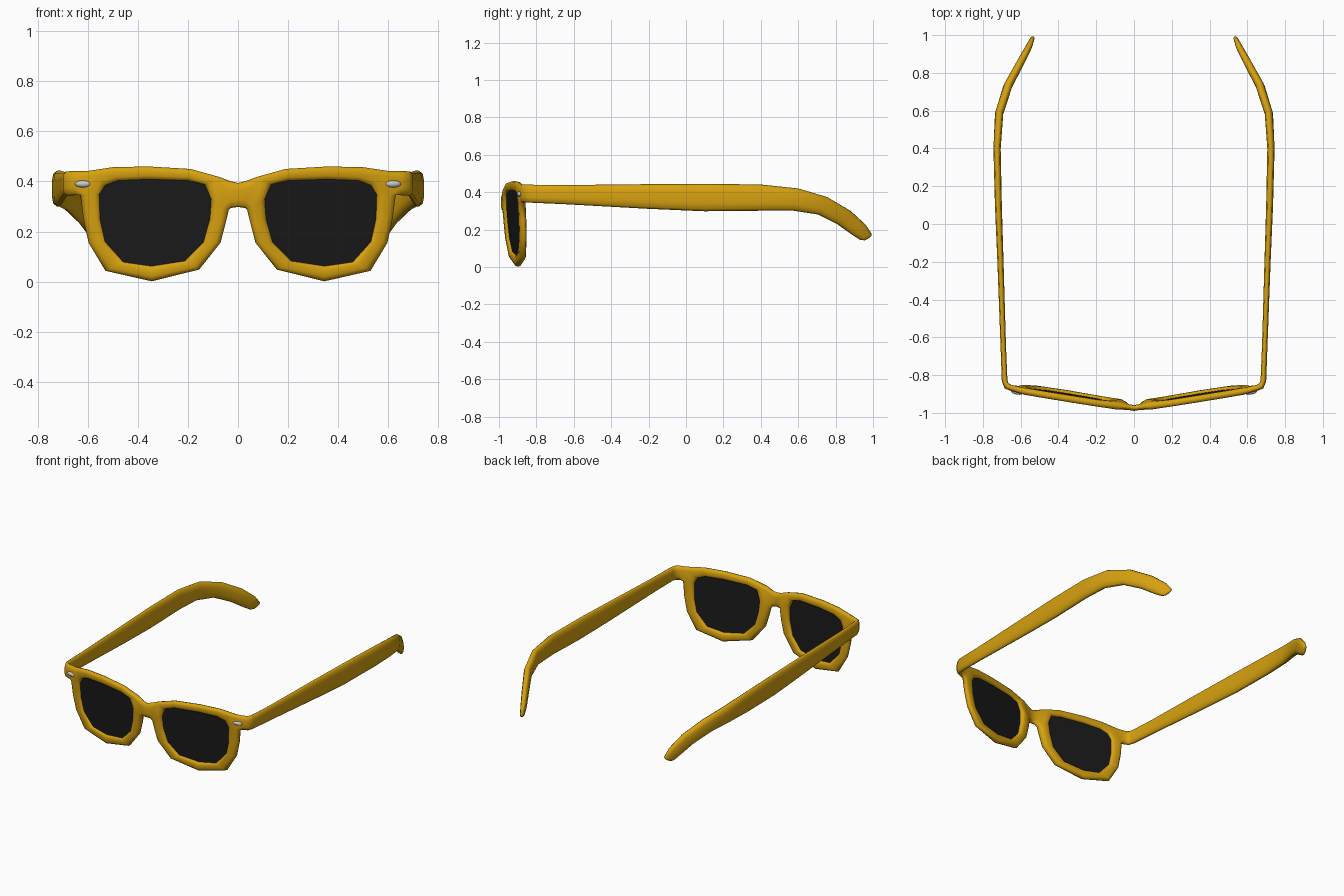
import bpy, bmesh, math
from mathutils import Vector

if "Cube" in bpy.data.objects:
    bpy.data.objects.remove(bpy.data.objects["Cube"])


def material(name, color):
    m = bpy.data.materials.new(name)
    m.diffuse_color = (*color, 1)
    m.use_nodes = True
    m.node_tree.nodes["Principled BSDF"].inputs["Base Color"].default_value = m.diffuse_color
    return m


GOLD = material("gold_plastic", (0.68, 0.36, 0.005))
DARK = material("dark_lens", (0.010, 0.010, 0.010))
SILVER = material("silver", (0.55, 0.55, 0.55))


def front_y(x, z):
    """Wrapped and tilted plane that the front lies on."""
    return -0.978 + 0.162 * abs(x) + 0.06 * (0.4 - z)


def spow(v, e):
    return math.copysign(abs(v) ** e, v)


def section(center, u, n, count=10, e=0.75):
    """Rounded cross-section with half axes u and n."""
    angles = [2 * math.pi * i / count for i in range(count)]
    return [center + u * spow(math.cos(a), e) + n * spow(math.sin(a), e) for a in angles]


def finish(name, bm, mat, recalc=True):
    """Turn the right half into a smooth, mirrored object."""
    if recalc:
        bmesh.ops.recalc_face_normals(bm, faces=bm.faces)
    me = bpy.data.meshes.new(name)
    bm.to_mesh(me)
    bm.free()
    for p in me.polygons:
        p.use_smooth = True
    me.materials.append(mat)
    ob = bpy.data.objects.new(name, me)
    bpy.context.collection.objects.link(ob)
    mod = ob.modifiers.new("mirror", 'MIRROR')
    mod.merge_threshold = 0.0005
    return ob


def skin(bm, a, b, skip=()):
    """Quads between two loops, leaving out the skipped sides."""
    n = len(a)
    for j in range(n):
        if j not in skip:
            bm.faces.new((a[j], a[(j + 1) % n], b[(j + 1) % n], b[j]))


def branch(bm, top, bottom, sections):
    """Grow a tube out of the opening left between two rim rings."""
    loop = [top[0], top[-1], top[-2], bottom[-2], bottom[-1],
            bottom[0], bottom[1], bottom[2], top[2], top[1]]
    for s in sections:
        nxt = [bm.verts.new(p) for p in s]
        skin(bm, loop, nxt)
        loop = nxt
    return loop


# Rim: inner x, z, outer x, z, rear thickening at the nose
RIM = [
    (.135, .387, .075, .418, .005), (.20, .402, .19, .45, 0), (.36, .407, .36, .46, 0),
    (.48, .402, .50, .457, 0), (.53, .383, .60, .442, 0), (.553, .348, .63, .345, 0),
    (.55, .25, .618, .25, 0), (.53, .16, .597, .155, 0), (.457, .079, .53, .043, 0),
    (.345, .063, .345, .001, 0), (.213, .083, .155, .048, 0), (.14, .158, .07, .155, .006),
    (.115, .25, .049, .235, .012), (.11, .33, .037, .285, .012)]
bm = bmesh.new()
rings = []
for xi, zi, xo, zo, back in RIM:
    inner = Vector((xi, front_y(xi, zi), zi))
    outer = Vector((xo, front_y(xo, zo), zo))
    c = (inner + outer) / 2 + Vector((0, back / 2, 0))
    pts = section(c, (outer - inner) / 2, Vector((0, .019 + back / 2, 0)))
    rings.append([bm.verts.new(p) for p in pts])
OPEN = (8, 9, 0, 1)  # outer sides where bridge and temple join
for i in range(len(rings)):
    skin(bm, rings[i], rings[(i + 1) % len(rings)], OPEN if i in (4, 13) else ())

# Bridge: x, top z, bottom z
bridge = []
for x, t, b in [(.03, .401, .294), (0, .394, .298)]:
    c = Vector((x, front_y(x, .35) + .001, (t + b) / 2))
    bridge.append(section(c, Vector((0, 0, (t - b) / 2)), Vector((0, -.016, 0))))
branch(bm, rings[0], rings[13], bridge)

# Temple: x, top y, z, bottom y, z, half thickness, heading from +x
TEMPLE = [
    (.65, -.868, .441, -.868, .345, .016, 10),
    (.674, -.857, .441, -.857, .344, .018, 35), (.685, -.83, .44, -.83, .344, .016, 75),
    (.692, -.65, .438, -.65, .336, .015, 88), (.707, -.2, .443, -.2, .311, .017, 88),
    (.718, .1, .445, .1, .298, .019, 89), (.725, .4, .441, .4, .301, .020, 92),
    (.714, .6, .42, .57, .302, .022, 104), (.668, .755, .374, .705, .281, .023, 114),
    (.606, .88, .300, .81, .228, .021, 118), (.564, .96, .227, .89, .171, .018, 118),
    (.548, .993, .178, .93, .146, .013, 118), (.545, .99, .165, .955, .142, .007, 118)]
temple = []
for x, yt, zt, yb, zb, h, deg in TEMPLE:
    a = math.radians(deg)
    top, bot = Vector((0, yt, zt)), Vector((0, yb, zb))
    c = (top + bot) / 2 + Vector((x, 0, 0))
    n = Vector((math.sin(a), -math.cos(a), 0)) * h
    u = (top - bot) / 2
    if deg > 100:
        u.x = -u.y * math.tan(a - math.pi / 2)
    temple.append(section(c, u, n))
bm.faces.new(branch(bm, rings[4], rings[5], temple))
finish("frame", bm, GOLD)

# Lens: two flat sheets tucked into the rim
bm = bmesh.new()
for d in (-.004, .004):
    edge = []
    for xi, zi, xo, zo, _ in RIM:
        x, z = xi + .3 * (xo - xi), zi + .3 * (zo - zi)
        edge.append(bm.verts.new((x, front_y(x, z) + d, z)))
    f = bm.faces.new(edge)
    f.normal_update()
    if f.normal.y * d < 0:
        f.normal_flip()
finish("lens", bm, DARK, recalc=False)

# Oval rivets at the outer corners
bm = bmesh.new()
bmesh.ops.create_uvsphere(bm, u_segments=16, v_segments=8, radius=1)
for v in bm.verts:
    x, z = .62 + v.co.x * .032, .39 + v.co.z * .014
    v.co = (x, front_y(x, z) - .014 + v.co.y * .012, z)
finish("rivet", bm, SILVER)
